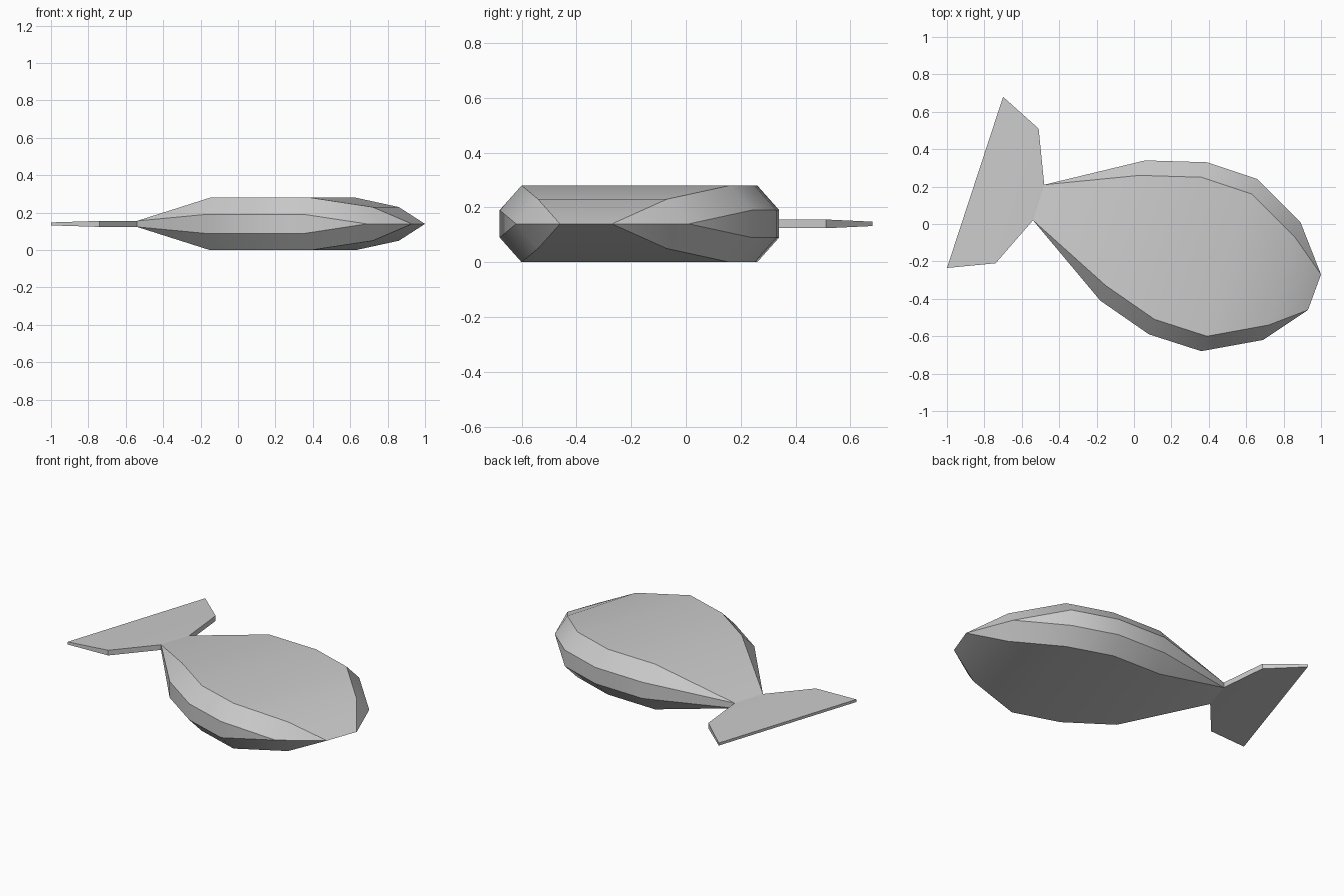
import bpy, bmesh, math

cube = bpy.data.objects.get("Cube")
if cube:
    bpy.data.objects.remove(cube, do_unlink=True)

MID = 0.14  # height of the symmetry plane

grey = bpy.data.materials.new("plain grey")
grey.use_nodes = True
COLOUR = (0.6, 0.6, 0.6, 1)
grey.diffuse_color = COLOUR
grey.node_tree.nodes["Principled BSDF"].inputs["Base Color"].default_value = COLOUR


def loft(name, sections, cap_first=False):
    """Skin cross-sections: belly point, back point, their insets,
    half height at the rim and half height at the flat side."""
    bm = bmesh.new()
    rings = []
    for belly, back, belly_in, back_in, rim, side in sections:
        half = [(belly, rim), (belly_in, side), (back_in, side), (back, rim)]
        ring = [bm.verts.new((*p, MID + h)) for p, h in half]
        ring += [bm.verts.new((*p, MID - h)) for p, h in reversed(half)]
        rings.append(ring)
    for a, b in zip(rings, rings[1:]):
        for i in range(8):
            j = (i + 1) % 8
            bm.faces.new((a[i], a[j], b[j], b[i]))
    if cap_first:
        bm.faces.new(rings[0])
    bmesh.ops.remove_doubles(bm, verts=bm.verts, dist=0.0005)
    bmesh.ops.dissolve_degenerate(bm, edges=bm.edges, dist=0.0005)
    bmesh.ops.recalc_face_normals(bm, faces=bm.faces)
    mesh = bpy.data.meshes.new(name)
    bm.to_mesh(mesh)
    bm.free()
    mesh.materials.append(grey)
    obj = bpy.data.objects.new(name, mesh)
    bpy.context.collection.objects.link(obj)
    bpy.ops.object.select_all(action="DESELECT")
    obj.select_set(True)
    bpy.context.view_layer.objects.active = obj
    bpy.ops.object.shade_smooth_by_angle(angle=math.radians(30))
    return obj


def thin(belly, back, half):
    """Section without a bevelled rim."""
    return belly, back, belly, back, half, half


def bevelled(belly, back, rim, side):
    """Section whose flat side is inset from the rim."""
    return (belly, back, (belly[0] + 0.03, belly[1] + 0.08),
            (back[0] - 0.03, back[1] - 0.08), rim, side)


tail_root = thin((-0.54, 0.02), (-0.48, 0.21), 0.016)

# Fish body from tail root to snout
loft("body", [
    tail_root,
    bevelled((-0.18, -0.41), (0.06, 0.34), 0.05, 0.14),
    bevelled((0.08, -0.59), (0.39, 0.33), 0.05, 0.14),
    bevelled((0.36, -0.68), (0.66, 0.24), 0.05, 0.14),
    bevelled((0.69, -0.62), (0.89, 0.01), 0, 0.09),
    thin((0.93, -0.46), (1.0, -0.27), 0),
])

# Flat forked tail fin
loft("tail_fin", [
    thin((-1.0, -0.235), (-0.70, 0.68), 0.008),
    thin((-0.74, -0.21), (-0.51, 0.51), 0.016),
    tail_root,
], cap_first=True)
